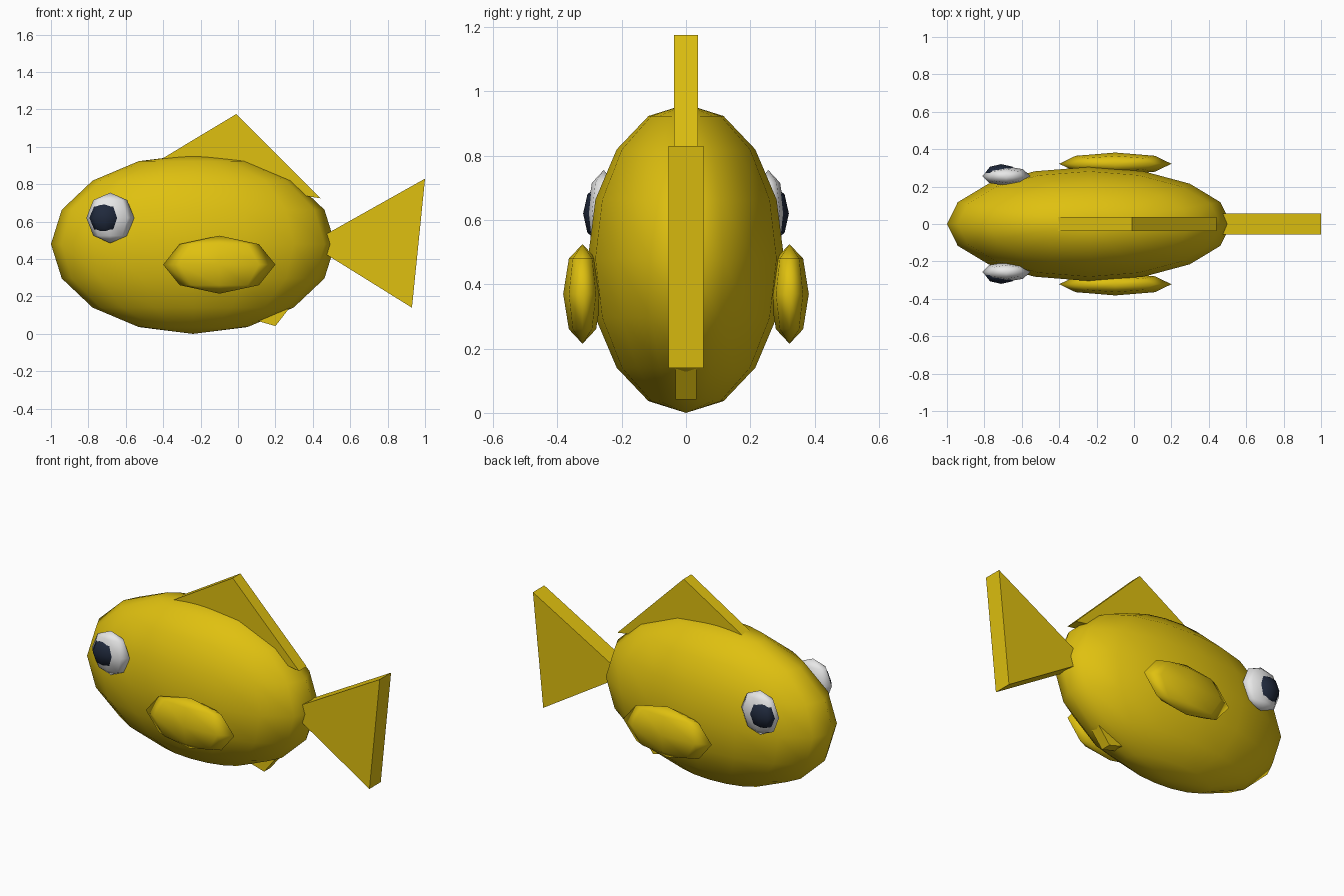
import bpy
import bmesh
from mathutils import Matrix, Vector

cube = bpy.data.objects.get("Cube")
if cube:
    bpy.data.objects.remove(cube, do_unlink=True)


def make_material(name, colour):
    mat = bpy.data.materials.new(name)
    mat.use_nodes = True
    mat.diffuse_color = colour
    mat.node_tree.nodes["Principled BSDF"].inputs["Base Color"].default_value = colour
    return mat


yellow = make_material("golden yellow", (0.74, 0.53, 0.005, 1))
white = make_material("eye white", (0.8, 0.8, 0.8, 1))
navy = make_material("dark navy", (0.014, 0.022, 0.045, 1))


def add_object(name, bm, mat, smooth):
    bmesh.ops.recalc_face_normals(bm, faces=bm.faces)
    for face in bm.faces:
        face.smooth = smooth
    mesh = bpy.data.meshes.new(name)
    bm.to_mesh(mesh)
    bm.free()
    mesh.materials.append(mat)
    obj = bpy.data.objects.new(name, mesh)
    bpy.context.collection.objects.link(obj)
    return obj


def ellipsoid(name, centre, radii, mat, segments=8):
    bm = bmesh.new()
    matrix = Matrix.Translation(centre) @ Matrix.Diagonal((*radii, 1))
    bmesh.ops.create_uvsphere(bm, u_segments=segments, v_segments=segments // 2,
                              radius=1, matrix=matrix)
    return add_object(name, bm, mat, True)


def flat_fin(name, outline, half_width):
    """Extrude an x-z outline across the middle plane."""
    bm = bmesh.new()
    face = bm.faces.new([bm.verts.new((x, -half_width, z)) for x, z in outline])
    result = bmesh.ops.extrude_face_region(bm, geom=[face])
    verts = [v for v in result["geom"] if isinstance(v, bmesh.types.BMVert)]
    bmesh.ops.translate(bm, verts=verts, vec=Vector((0, 2 * half_width, 0)))
    return add_object(name, bm, yellow, False)


# Body
ellipsoid("body", (-0.24, 0, 0.48), (0.76, 0.305, 0.48), yellow, 16)

# Paired side fins and eyes
for label, side in (("front", -1), ("back", 1)):
    ellipsoid(label + "_side_fin", (-0.1, side * 0.322, 0.37), (0.3, 0.06, 0.155), yellow)
    ellipsoid(label + "_eye", (-0.683, side * 0.256, 0.62), (0.128, 0.052, 0.135), white)
    ellipsoid(label + "_pupil", (-0.71, side * 0.274, 0.62), (0.085, 0.046, 0.085), navy)

# Fins along the middle
flat_fin("top_fin", [(-0.01, 1.175), (-0.5, 0.88), (0.44, 0.725)], 0.037)
flat_fin("tail_fin", [(0.38, 0.482), (0.93, 0.14), (1.0, 0.83)], 0.055)
flat_fin("bottom_fin", [(0.2, 0.042), (0.3, 0.17), (-0.02, 0.105)], 0.032)
